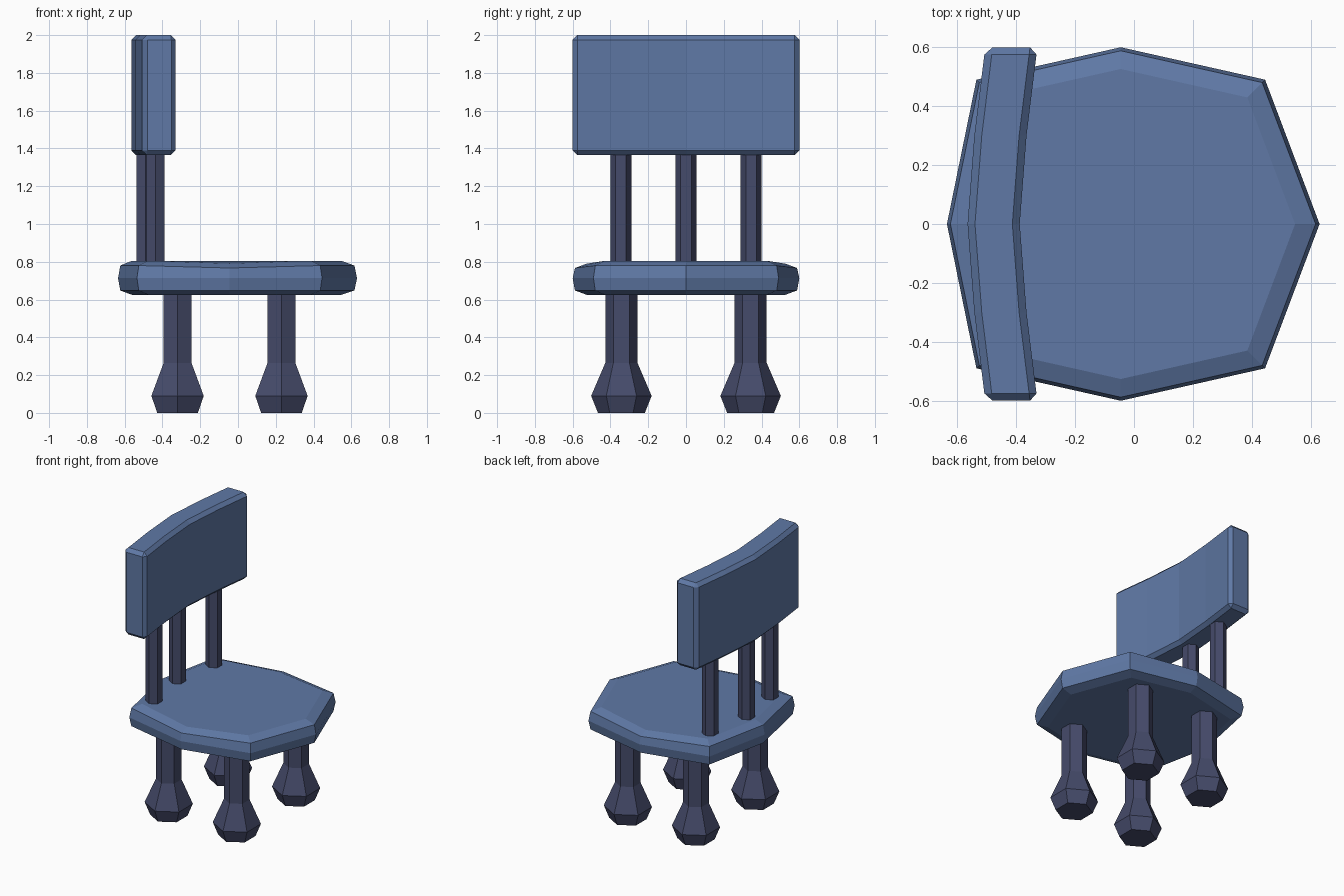
import bpy, bmesh, math

if "Cube" in bpy.data.objects:
    bpy.data.objects.remove(bpy.data.objects["Cube"])


def material(name, color):
    m = bpy.data.materials.new(name)
    m.diffuse_color = (*color, 1)
    m.use_nodes = True
    m.node_tree.nodes["Principled BSDF"].inputs["Base Color"].default_value = m.diffuse_color
    return m


BLUE = material("steel blue paint", (0.115, 0.19, 0.38))
NAVY = material("dark slate paint", (0.06, 0.07, 0.145))


def loft(name, rings, mat):
    """Skin a stack of equal-sized rings and cap both ends."""
    bm = bmesh.new()
    loops = [[bm.verts.new(p) for p in ring] for ring in rings]
    for a, b in zip(loops, loops[1:]):
        for i in range(len(a)):
            j = (i + 1) % len(a)
            bm.faces.new((a[i], a[j], b[j], b[i]))
    bm.faces.new(loops[0][::-1])
    bm.faces.new(loops[-1])
    bmesh.ops.recalc_face_normals(bm, faces=bm.faces)
    mesh = bpy.data.meshes.new(name)
    bm.to_mesh(mesh)
    bm.free()
    mesh.materials.append(mat)
    ob = bpy.data.objects.new(name, mesh)
    bpy.context.collection.objects.link(ob)
    return ob


def hex_turning(name, x, y, profile, mat):
    """Six-sided turned part; profile is (radius, z), corners point along y."""
    angles = [math.radians(30 + 60 * k) for k in range(6)]
    rings = [[(x + r * math.cos(a), y + r * math.sin(a), z) for a in angles]
             for r, z in profile]
    return loft(name, rings, mat)


# Seat: eight-sided slab with rounded edge, top dips slightly across the middle
CX = -0.045
outline = [(0.675, 0), (0.49, 0.49), (0, 0.60), (-0.49, 0.49),
           (-0.59, 0), (-0.49, -0.49), (0, -0.60), (0.49, -0.49)]
layers = [(0.875, 0.625, 0), (0.98, 0.648, 0), (1, 0.713, 0),
          (0.98, 0.78, 0.013), (0.877, 0.805, 0.015)]
loft("seat", [[(CX + x * s, y * s, z - (dip if x == 0 else 0)) for x, y in outline]
              for s, z, dip in layers], BLUE)

# Four legs with bulbous feet
leg_profile = [(0.124, 0), (0.16, 0.09), (0.085, 0.265), (0.085, 0.66)]
for lname, y in (("front", -0.342), ("back", 0.342)):
    for side, x in (("left", -0.32), ("right", 0.23)):
        hex_turning(f"{lname}_{side}_leg", x, y, leg_profile, NAVY)

# Three posts holding the backrest
for i, (x, y) in enumerate([(-0.437, -0.345), (-0.49, 0), (-0.437, 0.345)]):
    hex_turning(f"back_post_{i + 1}", x, y, [(0.056, 0.77), (0.056, 1.40)], NAVY)

# Curved backrest slab with bevelled edges
stations = [(-0.6, 0.06), (-0.3, 0.023), (0, 0), (0.3, 0.023), (0.6, 0.06)]
back = loft("backrest", [[(-0.565 + o, y, 1.365), (-0.388 + o, y, 1.365),
                          (-0.388 + o, y, 2.0), (-0.565 + o, y, 2.0)]
                         for y, o in stations], BLUE)
bev = back.modifiers.new("edge bevel", 'BEVEL')
bev.width = 0.025
bev.segments = 1
bev.limit_method = 'ANGLE'
bev.angle_limit = math.radians(40)
